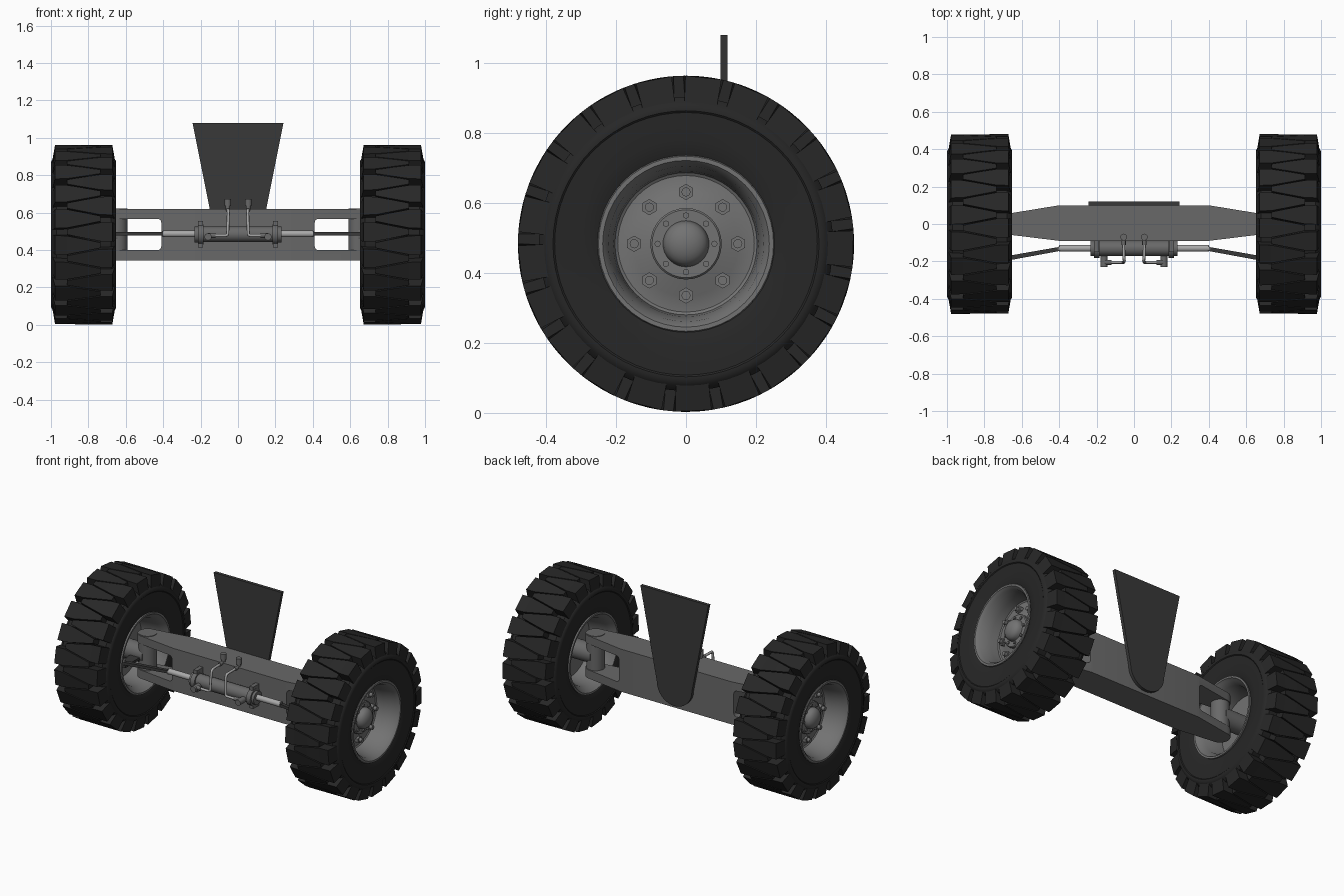
import bpy, bmesh
from math import sin, cos, pi, radians
from mathutils import Vector

if "Cube" in bpy.data.objects:
    bpy.data.objects.remove(bpy.data.objects["Cube"])

WZ = 0.483  # wheel centre height


def material(name, v):
    m = bpy.data.materials.new(name)
    m.diffuse_color = (v, v, v, 1)
    m.use_nodes = True
    m.node_tree.nodes["Principled BSDF"].inputs["Base Color"].default_value = m.diffuse_color
    return m


RUBBER = material("rubber", 0.02)
DARK = material("dark_steel", 0.04)
STEEL = material("painted_steel", 0.14)
RIM = material("rim_steel", 0.17)
BRIGHT = material("bright_steel", 0.4)


def finish(name, bm, mat, smooth=True):
    bmesh.ops.recalc_face_normals(bm, faces=bm.faces)
    me = bpy.data.meshes.new(name)
    bm.to_mesh(me)
    bm.free()
    ob = bpy.data.objects.new(name, me)
    bpy.context.collection.objects.link(ob)
    me.materials.append(mat)
    if smooth:
        bpy.ops.object.select_all(action='DESELECT')
        ob.select_set(True)
        bpy.context.view_layer.objects.active = ob
        bpy.ops.object.shade_smooth_by_angle(angle=radians(32))
    return ob


def lathe(name, profile, s, mat, seg=48, closed=False):
    """Spin (x, r) points about the wheel axis; s picks the side."""
    bm = bmesh.new()
    rings = [[bm.verts.new((s * x, r * sin(2 * pi * i / seg), WZ + r * cos(2 * pi * i / seg)))
              for i in range(seg)] for x, r in profile]
    pairs = list(zip(rings, rings[1:])) + ([(rings[-1], rings[0])] if closed else [])
    for a, b in pairs:
        for i in range(seg):
            j = (i + 1) % seg
            bm.faces.new((a[i], a[j], b[j], b[i]))
    bmesh.ops.remove_doubles(bm, verts=bm.verts, dist=1e-5)
    return finish(name, bm, mat)


def add_rod(bm, p, q, r, seg=20):
    p, q = Vector(p), Vector(q)
    m = (q - p).to_track_quat('Z', 'Y').to_matrix().to_4x4()
    m.translation = (p + q) / 2
    bmesh.ops.create_cone(bm, cap_ends=True, segments=seg, radius1=r, radius2=r,
                          depth=(q - p).length, matrix=m)


def rods(name, items, mat, seg=20):
    bm = bmesh.new()
    for p, q, r in items:
        add_rod(bm, p, q, r, seg)
    return finish(name, bm, mat)


def prism(name, pts, offset, mat):
    bm = bmesh.new()
    f = bm.faces.new([bm.verts.new(p) for p in pts])
    g = bmesh.ops.extrude_face_region(bm, geom=[f])
    bmesh.ops.translate(bm, vec=offset, verts=[v for v in g['geom'] if isinstance(v, bmesh.types.BMVert)])
    return finish(name, bm, mat)


def tread(name, s):
    """Two rows of interlocking tapered lugs."""
    n, cx = 21, 0.825
    stations = [(0.153, 6.2), (0.09, 6.0), (0.0, 3.9), (-0.09, 1.7)]
    bm = bmesh.new()
    for row in (1, -1):
        for i in range(n):
            c = 6 + 360 / n * (i + (0 if row > 0 else 0.5))
            sections = []
            for k, (dx, hw) in enumerate(stations):
                sec = []
                for r, sign in ((0.40, -1), (0.48, -1), (0.48, 1), (0.40, 1)):
                    t = radians(c + sign * (hw + (0.5 if r < 0.45 else 0)))
                    x = cx + row * (dx + (0.014 if k == 0 and r < 0.45 else 0))
                    sec.append(bm.verts.new((s * x, r * sin(t), WZ + r * cos(t))))
                sections.append(sec)
            for a, b in zip(sections, sections[1:]):
                for j in range(4):
                    bm.faces.new((a[j], a[(j + 1) % 4], b[(j + 1) % 4], b[j]))
            bm.faces.new(sections[0])
            bm.faces.new(sections[-1])
    return finish(name, bm, RUBBER, smooth=False)


for s, side in ((1, "right"), (-1, "left")):
    # Wheel: tyre carcass, lugs, dished rim, hub
    half = [(0.155, 0.245), (0.162, 0.26), (0.168, 0.30), (0.170, 0.375), (0.174, 0.38),
            (0.174, 0.39), (0.166, 0.405), (0.145, 0.42)]
    prof = [(0.825 + d, r) for d, r in half] + [(0.825 - d, r) for d, r in reversed(half)]
    lathe(side + "_tyre", prof, s, RUBBER, 64, closed=True)
    tread(side + "_tread", s)
    lathe(side + "_rim", [(0.98, 0.24), (0.988, 0.253), (0.994, 0.25), (0.994, 0.238), (0.975, 0.222),
                          (0.90, 0.208), (0.85, 0.203), (0.845, 0.195), (0.848, 0.15), (0.875, 0.105),
                          (0.875, 0.0), (0.825, 0.0), (0.825, 0.195), (0.70, 0.208), (0.67, 0.23),
                          (0.656, 0.24), (0.656, 0.252), (0.67, 0.25)], s, RIM, closed=True)
    dome = [(0.905 + 0.04 * sin(a), 0.064 * cos(a)) for a in [i * pi / 12 for i in range(7)]]
    lathe(side + "_hub", [(0.86, 0.102), (0.888, 0.102), (0.893, 0.097), (0.893, 0.066)] + dome, s, RIM, 32)
    nuts, studs, bolts = [], [], []
    for i in range(8):
        a = i * pi / 4
        y, z = 0.148 * sin(a), WZ + 0.148 * cos(a)
        nuts.append(((s * 0.84, y, z), (s * 0.872, y, z), 0.023))
        studs.append(((s * 0.84, y, z), (s * 0.892, y, z), 0.013))
        y, z = 0.081 * sin(a), WZ + 0.081 * cos(a)
        bolts.append(((s * 0.88, y, z), (s * 0.902, y, z), 0.009))
    rods(side + "_lug_nuts", nuts, RIM, 6)
    rods(side + "_studs", studs, RIM, 12)
    rods(side + "_hub_bolts", bolts, RIM, 8)

    # Kingpin and stub axle
    rods(side + "_kingpin", [((s * 0.645, 0, 0.39), (s * 0.645, 0, 0.575), 0.055),
                             ((s * 0.645, 0, 0.615), (s * 0.645, 0, 0.623), 0.055)], STEEL, 32)
    rods(side + "_stub_axle", [((s * 0.645, 0, WZ), (s * 0.83, 0, WZ), 0.06)], STEEL, 32)

    # Tie link from ram to wheel, and steering arm
    prism(side + "_tie_link", [(s * 0.385, -0.12, 0.478), (s * 0.385, -0.142, 0.478),
                               (s * 0.70, -0.2, 0.478), (s * 0.70, -0.175, 0.478)], (0, 0, 0.018), DARK)
    prism(side + "_steering_arm", [(s * 0.665, -0.2, 0.463), (s * 0.71, -0.2, 0.463),
                                   (s * 0.74, 0, 0.463), (s * 0.66, 0, 0.463)], (0, 0, 0.015), DARK)
    rods(side + "_link_pins", [((s * 0.4, -0.131, 0.47), (s * 0.4, -0.131, 0.503), 0.01),
                               ((s * 0.685, -0.185, 0.46), (s * 0.685, -0.185, 0.51), 0.012)], STEEL)

    # Hydraulic fittings and pipe
    rods(side + "_fittings", [
        ((s * 0.16, -0.16, WZ - 0.012), (s * 0.16, -0.23, WZ - 0.012), 0.019),
        ((s * 0.16, -0.205, WZ - 0.005), (s * 0.12, -0.205, WZ - 0.005), 0.013),
        ((s * 0.055, -0.06, 0.615), (s * 0.055, -0.112, 0.615), 0.011),
        ((s * 0.055, -0.07, 0.605), (s * 0.055, -0.07, 0.645), 0.012),
        ((s * 0.055, -0.07, 0.635), (s * 0.055, -0.07, 0.672), 0.018)], STEEL, 16)
    cu = bpy.data.curves.new(side + "_pipe", 'CURVE')
    cu.dimensions = '3D'
    cu.bevel_depth = 0.008
    cu.bevel_resolution = 2
    path = [(0.14, -0.205, 0.478), (0.08, -0.205, 0.478), (0.055, -0.205, 0.478), (0.055, -0.205, 0.505),
            (0.052, -0.2, 0.58), (0.052, -0.195, 0.612), (0.055, -0.165, 0.615), (0.055, -0.09, 0.615)]
    sp = cu.splines.new('NURBS')
    sp.points.add(len(path) - 1)
    for p, (x, y, z) in zip(sp.points, path):
        p.co = (s * x, y, z, 1)
    sp.order_u = 3
    sp.use_endpoint_u = True
    sp.resolution_u = 4
    cu.materials.append(BRIGHT)
    bpy.context.collection.objects.link(bpy.data.objects.new(side + "_pipe", cu))

    # Cylinder mounting flange
    rods(side + "_ram_flange", [((s * 0.185, -0.13, WZ), (s * 0.215, -0.13, WZ), 0.053),
                                ((s * 0.215, -0.13, WZ), (s * 0.232, -0.13, WZ), 0.042)], STEEL, 32)
    prism(side + "_ram_bracket", [(s * 0.187, -0.15, 0.415), (s * 0.187, -0.085, 0.415),
                                  (s * 0.187, -0.085, 0.555), (s * 0.187, -0.15, 0.555)], (s * 0.026, 0, 0), STEEL)

# Steering ram
rods("ram_body", [((-0.2, -0.13, WZ + 0.002), (0.2, -0.13, WZ + 0.002), 0.042)], STEEL, 32)
rods("ram_rod", [((-0.4, -0.13, WZ + 0.004), (0.4, -0.13, WZ + 0.004), 0.018)], BRIGHT, 24)

# Axle beam: tapered plan with rounded ends, fork slots cut out
right = [(0.40, -0.09)] + [(0.645 + 0.06 * cos(a), 0.06 * sin(a))
                           for a in [-pi / 2 + i * pi / 12 for i in range(13)]] + [(0.40, 0.10)]
plan = right + [(-x, y) for x, y in reversed(right)]
beam = prism("axle_beam", [(x, y, 0.345) for x, y in plan], (0, 0, 0.275), STEEL)
for s in (1, -1):
    bm = bmesh.new()
    bmesh.ops.create_cube(bm, size=1)
    bmesh.ops.scale(bm, vec=(0.5, 0.5, 0.167), verts=bm.verts)
    bmesh.ops.translate(bm, vec=(s * 0.66, 0, 0.4835), verts=bm.verts)
    edges = [e for e in bm.edges if abs(e.verts[0].co.y - e.verts[1].co.y) > 0.1]
    bmesh.ops.bevel(bm, geom=edges, offset=0.02, segments=4, profile=0.5, affect='EDGES')
    cutter = finish("fork_cutter", bm, STEEL, smooth=False)
    cutter.hide_render = True
    cutter.hide_set(True)
    mod = beam.modifiers.new("fork_slot", 'BOOLEAN')
    mod.operation = 'DIFFERENCE'
    mod.solver = 'EXACT'
    mod.object = cutter

# Mounting plate behind the beam with a rounded foot
foot = [(0.125 * cos(a), 0.49 + 0.125 * sin(a)) for a in [-i * pi / 16 for i in range(17)]]
prism("mounting_plate", [(x, 0.098, z) for x, z in [(-0.243, 1.08), (0.243, 1.08)] + foot], (0, 0.021, 0), DARK)
